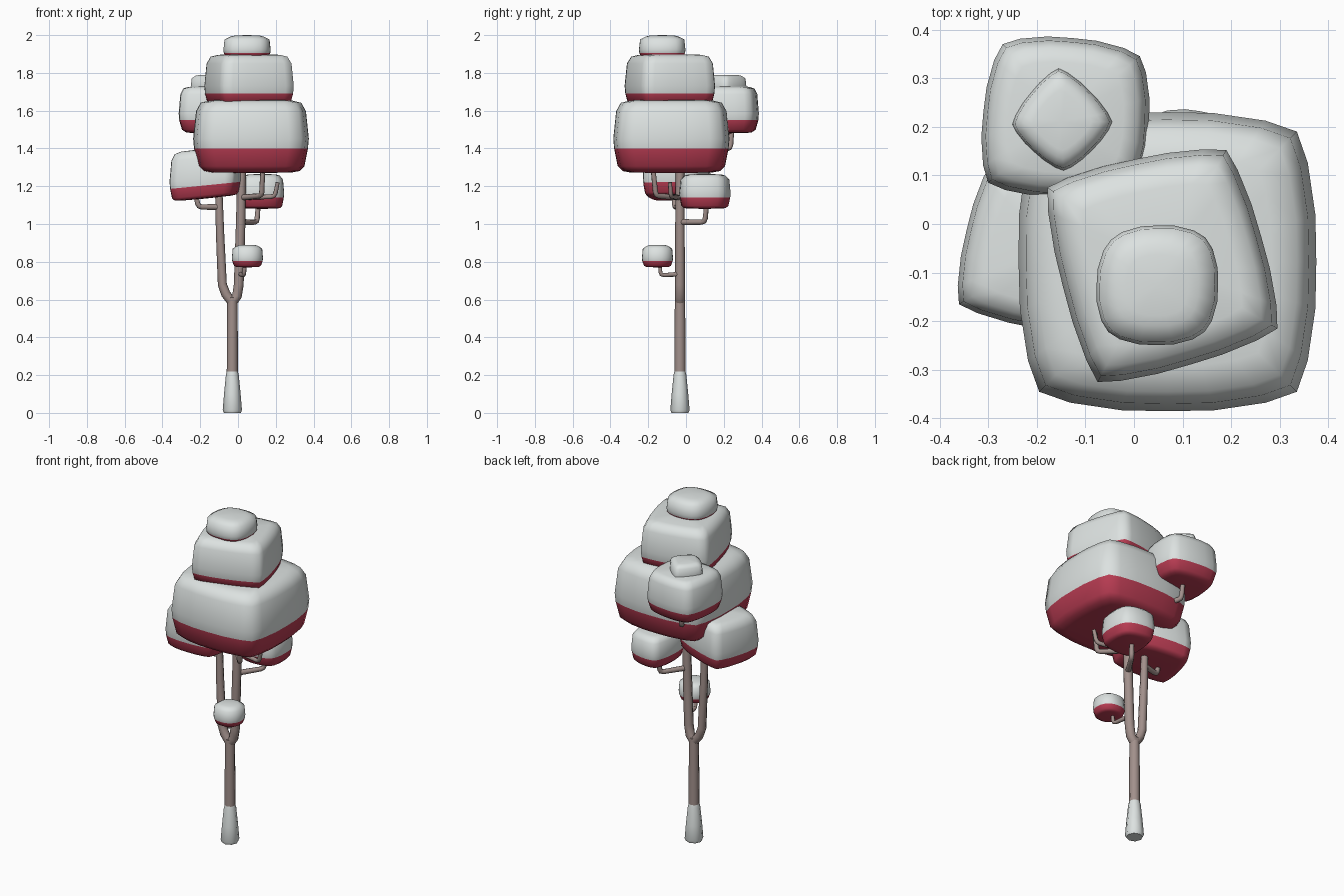
import bpy, bmesh
from mathutils import Vector

if "Cube" in bpy.data.objects:
    bpy.data.objects.remove(bpy.data.objects["Cube"])


def material(name, rgb):
    m = bpy.data.materials.new(name)
    m.diffuse_color = (*rgb, 1)
    m.use_nodes = True
    m.node_tree.nodes["Principled BSDF"].inputs["Base Color"].default_value = m.diffuse_color
    return m


SNOW = material("snow_white", (0.72, 0.76, 0.75))
RED = material("leaf_red", (0.48, 0.045, 0.085))
BARK = material("bark_brown", (0.36, 0.28, 0.26))


def outline(corners, bulge):
    """Four corners (counter-clockwise) joined by outward-bowed sides."""
    pts = []
    for i, c in enumerate(corners):
        a, b = Vector(c), Vector(corners[(i + 1) % len(corners)])
        d = b - a
        n = Vector((d.y, -d.x)).normalized()
        for t in (0, 0.12, 0.32, 0.5, 0.68, 0.88):
            pts.append(a + d * t + n * bulge * (1 - abs(2 * t - 1) ** 3))
    return pts


def clump(name, corners, bulge, z0, zr, z1, bottom, top, tilt=0.0):
    """Soft cushion of leaves: red from z0 to zr, snow from zr to z1."""
    pts = outline(corners, bulge)
    cen = sum(pts, Vector((0, 0))) / len(pts)
    h, r = z1 - zr, zr - z0
    rings = [(z0 + 0.002, bottom - 0.15), (z0 + 0.08 * r, bottom),
             (z0 + 0.28 * r, bottom + 0.6 * (0.98 - bottom)), (zr, 0.985),
             (zr + 0.2 * h, 1.0), (zr + 0.76 * h, 0.95),
             (zr + 0.93 * h, top), (zr + 0.98 * h, top - 0.17)]
    bm = bmesh.new()

    def vert(p, z):
        return bm.verts.new((p.x, p.y, z + tilt * (p.x - cen.x)))

    loops = [[vert(cen + (p - cen) * s, z) for p in pts] for z, s in rings]
    low, high = vert(cen, z0), vert(cen, z1)
    n = len(pts)
    for i in range(n):
        j = (i + 1) % n
        bm.faces.new((low, loops[0][j], loops[0][i]))
        bm.faces.new((high, loops[-1][i], loops[-1][j]))
        for a, b in zip(loops, loops[1:]):
            bm.faces.new((a[i], a[j], b[j], b[i]))
    for f in bm.faces:
        f.smooth = True
        c = f.calc_center_median()
        f.material_index = 0 if c.z - tilt * (c.x - cen.x) < zr else 1
    me = bpy.data.meshes.new(name)
    bm.to_mesh(me)
    bm.free()
    me.materials.append(RED)
    me.materials.append(SNOW)
    bpy.context.collection.objects.link(bpy.data.objects.new(name, me))


def tube(name, path, radii, mat):
    """Eight-sided tube through a path with one radius per point."""
    cu = bpy.data.curves.new(name, 'CURVE')
    cu.dimensions = '3D'
    cu.bevel_depth = 1.0
    cu.bevel_resolution = 2
    cu.use_fill_caps = True
    sp = cu.splines.new('POLY')
    sp.points.add(len(path) - 1)
    for p, co, r in zip(sp.points, path, radii):
        p.co = (*co, 1)
        p.radius = r
    cu.materials.append(mat)
    ob = bpy.data.objects.new(name, cu)
    bpy.context.collection.objects.link(ob)
    bpy.ops.object.select_all(action='DESELECT')
    ob.select_set(True)
    bpy.context.view_layer.objects.active = ob
    bpy.ops.object.convert(target='MESH')
    bpy.ops.object.shade_smooth_by_angle(angle=0.9)


def branch(name, start, elbow, tip, r=0.014):
    """Side branch that runs outward, then bends up into its clump."""
    s, e, t = Vector(start), Vector(elbow), Vector(tip)
    a = e + (s - e).normalized() * 0.02
    b = e + (t - e).normalized() * 0.02
    tube(name, [s, a, (a + b) / 2 * 0.5 + e * 0.5, b, t],
         [r * 1.15, r, r, r, r * 0.9], BARK)


# Trunk with pale foot and two upright stems
Y = -0.032
tube("trunk_foot", [(-0.03, Y, z) for z in (0, 0.015, 0.1, 0.2, 0.225)],
     [0.045, 0.051, 0.044, 0.034, 0.028], SNOW)
tube("trunk", [(-0.03, Y, 0.1), (-0.03, Y, 0.4), (-0.03, Y, 0.61)],
     [0.03, 0.029, 0.027], BARK)
tube("left_stem", [(-0.03, Y, 0.585), (-0.065, Y, 0.63), (-0.083, Y, 0.68),
                   (-0.095, Y, 0.95), (-0.103, Y, 1.22)],
     [0.025, 0.025, 0.024, 0.022, 0.019], BARK)
tube("right_stem", [(-0.03, Y, 0.585), (-0.005, Y, 0.62), (0.004, Y, 0.68),
                    (0.014, Y, 1.0), (0.022, Y, 1.4)],
     [0.025, 0.026, 0.026, 0.025, 0.022], BARK)

# Side branches
branch("low_front_branch", (0.01, Y, 0.735), (0.032, -0.135, 0.728),
       (0.036, -0.138, 0.79), 0.011)
branch("back_right_branch", (0.015, Y, 1.01), (0.1, 0.1, 1.01),
       (0.108, 0.11, 1.11))
branch("front_branch", (0.018, Y, 1.14), (0.125, -0.16, 1.15),
       (0.132, -0.175, 1.3))
branch("right_branch", (0.018, Y, 1.14), (0.195, -0.08, 1.145),
       (0.21, -0.085, 1.22), 0.012)
branch("left_branch", (-0.1, Y, 1.09), (-0.21, -0.06, 1.09),
       (-0.225, -0.062, 1.16))
branch("high_back_branch", (0.02, Y, 1.36), (-0.135, 0.235, 1.40),
       (-0.14, 0.245, 1.52))

# Main crown: three stacked clumps
clump("crown_lower", [(-0.195, -0.345), (0.335, -0.345), (0.335, 0.19),
                      (-0.2, 0.19)], 0.04, 1.27, 1.40, 1.66, 0.84, 0.87)
clump("crown_middle", [(-0.075, -0.325), (0.295, -0.215), (0.19, 0.152),
                       (-0.178, 0.075)], 0.02, 1.635, 1.69, 1.9, 0.88, 0.86)
clump("crown_top", [(-0.053, -0.222), (0.145, -0.222), (0.147, -0.028),
                    (-0.047, -0.032)], 0.027, 1.875, 1.905, 2.0, 0.76, 0.68)

# Back left clump with its cap
clump("back_clump", [(-0.3, 0.085), (0.0, 0.075), (0.012, 0.345),
                     (-0.27, 0.37)], 0.025, 1.48, 1.55, 1.73, 0.78, 0.86)
clump("back_clump_cap", [(-0.145, 0.11), (-0.045, 0.21), (-0.155, 0.32),
                         (-0.25, 0.205)], 0.012, 1.69, 1.71, 1.79, 0.8, 0.76)

# Lower side clumps
clump("left_clump", [(-0.36, -0.165), (-0.03, -0.225), (0.01, 0.05),
                     (-0.29, 0.13)], 0.02, 1.135, 1.205, 1.4, 0.86, 0.86, 0.1)
clump("right_clump", [(0.025, -0.02), (0.222, -0.005), (0.222, 0.195),
                      (0.045, 0.225)], 0.022, 1.08, 1.14, 1.265, 0.82, 0.8)
clump("low_small_clump", [(-0.01, -0.212), (0.11, -0.21), (0.11, -0.092),
                          (-0.01, -0.09)], 0.022, 0.77, 0.805, 0.89, 0.72, 0.68)
